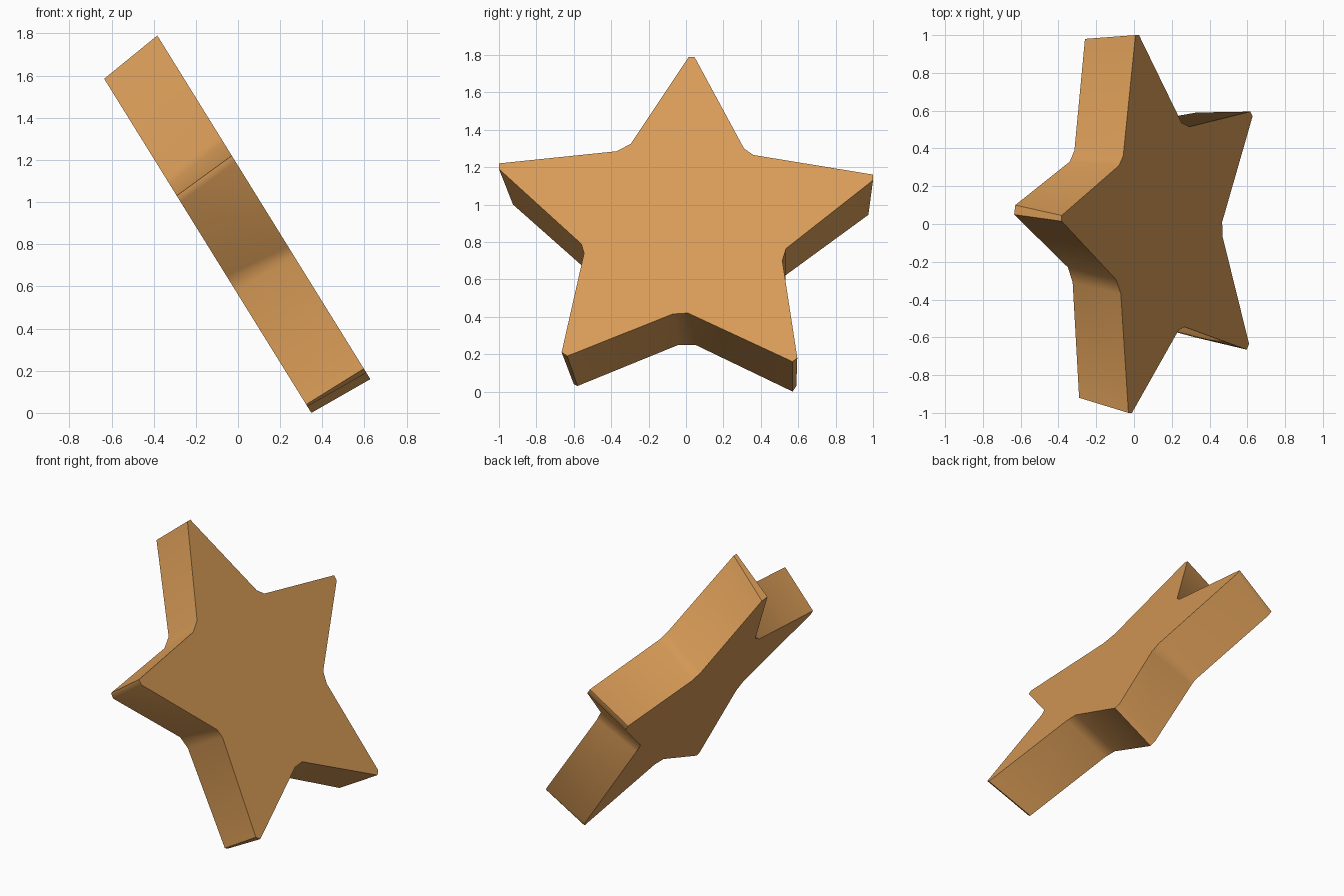
import bpy
import bmesh
import math

default_cube = bpy.data.objects.get("Cube")
if default_cube is not None:
    bpy.data.objects.remove(default_cube, do_unlink=True)


def make_material(name, colour):
    material = bpy.data.materials.new(name)
    material.use_nodes = True
    material.diffuse_color = colour
    shader = material.node_tree.nodes["Principled BSDF"]
    shader.inputs["Base Color"].default_value = colour
    return material


# Blunt tips and soft notches, as (y, z), clockwise from the top tip
front_outline = [
    (.015, 1.79), (.045, 1.79), (.31, 1.3), (.36, 1.265),
    (1, 1.16), (1, 1.13), (.535, .765), (.515, .7),
    (.595, .18), (.57, .16), (.01, .42), (-.07, .415),
    (-.635, .19), (-.665, .21), (-.545, .74), (-.56, .79),
    (-1, 1.19), (-1, 1.22), (-.37, 1.285), (-.295, 1.325),
]
back_outline = [
    (.05, 1.585), (.1, 1.575), (.33, 1.11), (.39, 1.07),
    (.98, .98), (.975, .945), (.53, .62), (.53, .57),
    (.59, .03), (.57, 0), (.05, .25), (-.04, .25),
    (-.58, .03), (-.6, .04), (-.51, .58), (-.53, .65),
    (-.925, 1), (-.92, 1.03), (-.31, 1.085), (-.23, 1.125),
]

# The star leans back, so depth along x follows height
LEAN = .62


def ring(mesh, outline, x_at_ground):
    return [mesh.verts.new((x_at_ground - LEAN * z, y, z)) for y, z in outline]


def build_star(name, material):
    mesh = bmesh.new()
    front = ring(mesh, front_outline, .727)
    back = ring(mesh, back_outline, .348)
    mesh.faces.new(front)
    mesh.faces.new(back)

    # Side walls joining the two outlines
    count = len(front)
    for i in range(count):
        j = (i + 1) % count
        mesh.faces.new((front[i], front[j], back[j], back[i]))
    bmesh.ops.recalc_face_normals(mesh, faces=mesh.faces)

    data = bpy.data.meshes.new(name)
    mesh.to_mesh(data)
    mesh.free()
    data.materials.append(material)
    star = bpy.data.objects.new(name, data)
    bpy.context.collection.objects.link(star)
    return star


star = build_star("star_body", make_material("warm_caramel", (.69, .33, .095, 1)))

# Smooth notches with crisp rims
bpy.ops.object.select_all(action="DESELECT")
star.select_set(True)
bpy.context.view_layer.objects.active = star
bpy.ops.object.shade_smooth_by_angle(angle=math.radians(50))
